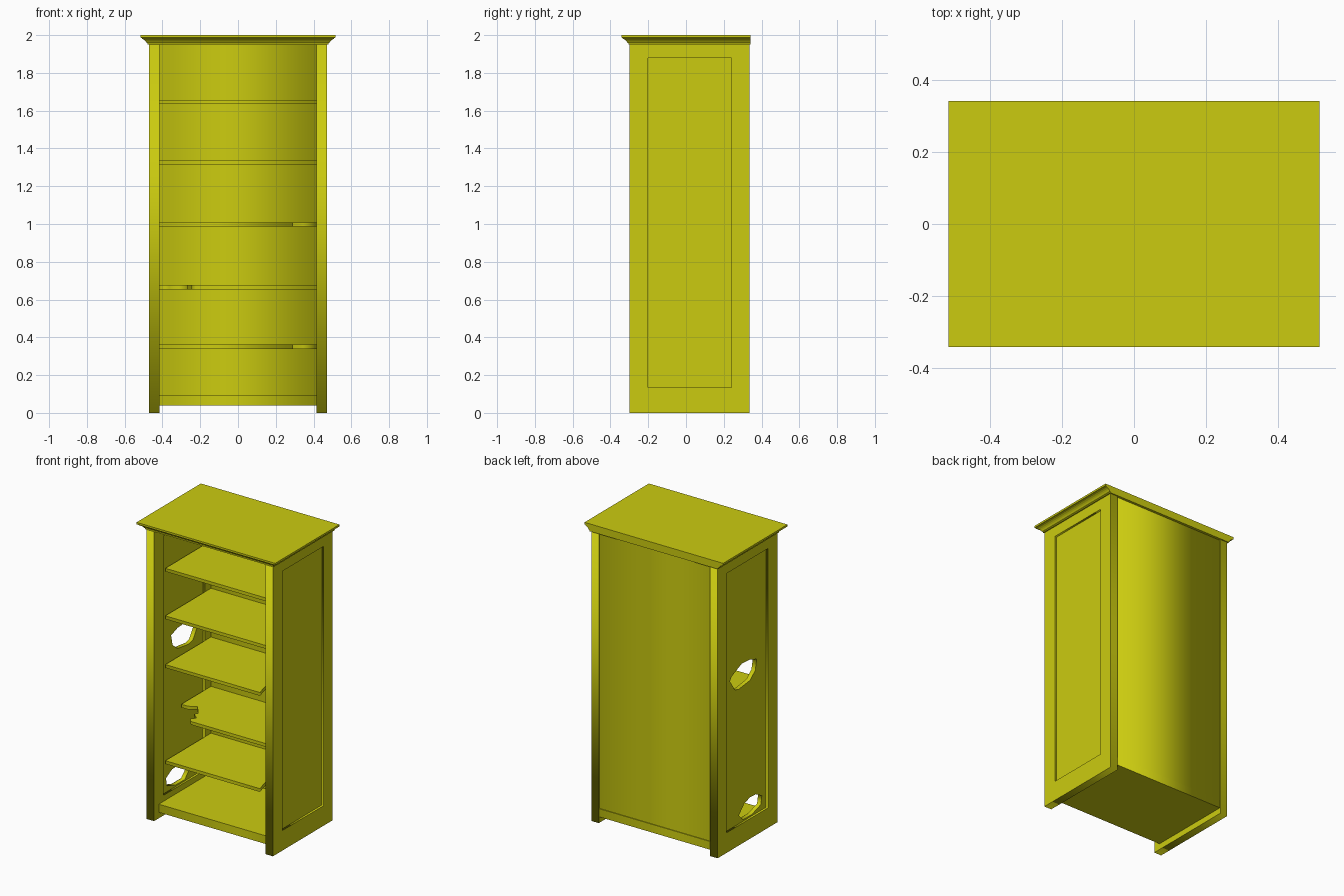
import bpy, bmesh
from mathutils import Matrix

if "Cube" in bpy.data.objects:
    bpy.data.objects.remove(bpy.data.objects["Cube"])

mat = bpy.data.materials.new("yellow_paint")
mat.diffuse_color = (0.6, 0.6, 0.005, 1)
mat.use_nodes = True
mat.node_tree.nodes["Principled BSDF"].inputs["Base Color"].default_value = mat.diffuse_color


def rect(a0, b0, a1, b1):
    return [(a0, b0), (a1, b0), (a1, b1), (a0, b1)]


def slab(name, loops, lo, hi, axis):
    """Flat board from 2D outlines (later loops are holes), spanning lo..hi along axis."""
    cu = bpy.data.curves.new(name, 'CURVE')
    cu.dimensions, cu.fill_mode = '2D', 'BOTH'
    cu.extrude = (hi - lo) / 2
    for pts in loops:
        sp = cu.splines.new('POLY')
        sp.points.add(len(pts) - 1)
        for p, (a, b) in zip(sp.points, pts):
            p.co = (a, b, 0, 1)
        sp.use_cyclic_u = True
    ob = bpy.data.objects.new(name, cu)
    bpy.context.collection.objects.link(ob)
    mid = (lo + hi) / 2
    if axis == 'X':      # outline is in (y, z)
        ob.matrix_world = Matrix(((0, 0, 1, mid), (1, 0, 0, 0), (0, 1, 0, 0), (0, 0, 0, 1)))
    else:                # outline is in (x, y)
        ob.matrix_world = Matrix.Translation((0, 0, mid))
    bpy.ops.object.select_all(action='DESELECT')
    ob.select_set(True)
    bpy.context.view_layer.objects.active = ob
    bpy.ops.object.convert(target='MESH')
    ob = bpy.context.object
    ob.data.materials.clear()
    ob.data.materials.append(mat)
    return ob


W, IN = 0.47, 0.415            # outer and inner half width
FRONT, BACK = -0.30, 0.335
TOP = 1.95

# Side frames with recessed panels; the left panel has two broken holes
opening = rect(-0.20, 0.135, 0.24, 1.88)
holes = [
    [(-0.10, 1.17), (-0.085, 1.10), (-0.03, 1.055), (0.09, 1.04), (0.13, 1.05),
     (0.185, 1.13), (0.165, 1.155), (0.06, 1.20), (-0.03, 1.195)],
    [(-0.155, 0.23), (-0.145, 0.175), (-0.05, 0.145), (0.045, 0.145),
     (0.09, 0.19), (0.03, 0.25), (-0.03, 0.267), (-0.09, 0.265)],
]
for side, s, cuts in (("left", -1, holes), ("right", 1, [])):
    a, b = sorted((s * IN, s * W))
    slab(side + "_side_frame", [rect(FRONT, 0, BACK, TOP), opening], a, b, 'X')
    a, b = sorted((s * 0.428, s * 0.456))
    slab(side + "_side_panel", [opening] + cuts, a, b, 'X')

# Back panel and bottom board
slab("back_panel", [rect(-IN, 0.305, IN, 0.325)], 0.095, TOP, 'Z')
slab("bottom_board", [rect(-IN, -0.25, IN, 0.33)], 0.04, 0.095, 'Z')

# Shelves, three of them with a front corner broken away
SF, SB = -0.18, 0.305
left_break = [(0, 0.17), (0.05, 0.17), (0.10, 0.20), (0.16, 0.12), (0.145, 0.10),
              (0.19, 0.06), (0.165, 0.03), (0.19, 0)]
right_break = [(0.125, 0), (0.14, 0.05), (0.155, 0.12), (0.12, 0.16), (0.07, 0.15), (0, 0.20)]
for i, (z, broken) in enumerate(((0.35, "right"), (0.665, "left"), (0.997, "right"),
                                 (1.325, None), (1.645, None))):
    left = [(-IN, SF)]
    right = [(IN, SF)]
    if broken == "left":
        left = [(-IN + a, SF + b) for a, b in left_break]
    elif broken == "right":
        right = [(IN - a, SF + b) for a, b in right_break]
    slab("shelf_%d" % (i + 1), [left + right + [(IN, SB), (-IN, SB)]], z - 0.011, z + 0.011, 'Z')

# Cornice: stacked rings overhanging the front and sides, flush at the back
profile = [(0.008, TOP), (0.008, 1.957), (0.014, 1.960), (0.018, 1.967), (0.025, 1.974),
           (0.034, 1.979), (0.039, 1.981), (0.039, 1.985), (0.046, 1.987), (0.046, 2.0)]
bm = bmesh.new()
rings = []
for o, z in profile:
    corners = rect(-W - o, FRONT - o + 0.004, W + o, 0.342)
    rings.append([bm.verts.new((x, y, z)) for x, y in corners])
for r0, r1 in zip(rings, rings[1:]):
    for k in range(4):
        n = (k + 1) % 4
        bm.faces.new((r0[k], r0[n], r1[n], r1[k]))
bm.faces.new(rings[0][::-1])
bm.faces.new(rings[-1])
me = bpy.data.meshes.new("cornice")
bm.to_mesh(me)
bm.free()
me.materials.append(mat)
bpy.context.collection.objects.link(bpy.data.objects.new("cornice", me))
